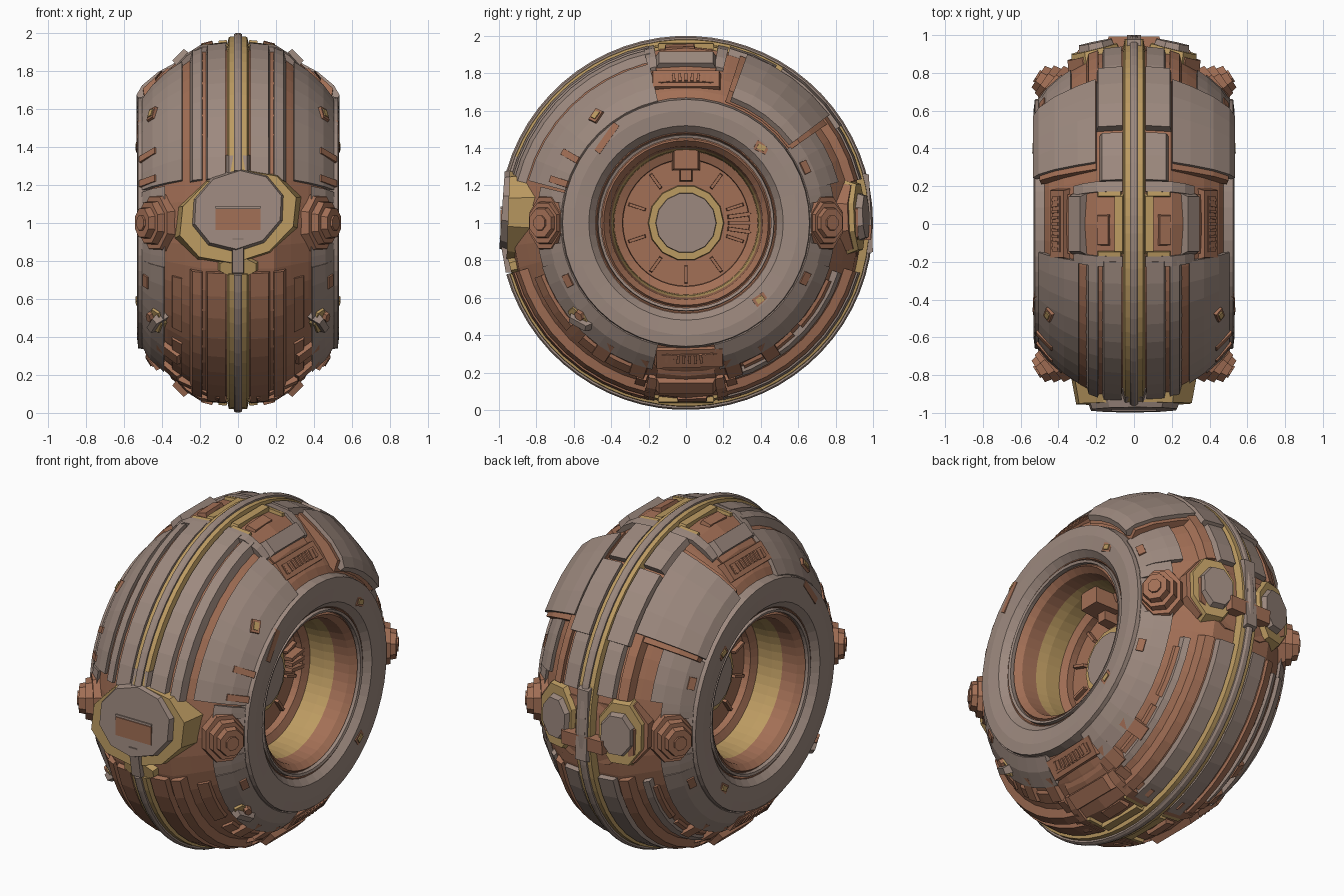
import bpy, bmesh, math
from mathutils import Vector

if "Cube" in bpy.data.objects:
    bpy.data.objects.remove(bpy.data.objects["Cube"])


def material(name, rgb):
    m = bpy.data.materials.new(name)
    m.diffuse_color = (*rgb, 1)
    m.use_nodes = True
    m.node_tree.nodes["Principled BSDF"].inputs["Base Color"].default_value = m.diffuse_color
    return m


GREY = material("warm grey", (0.335, 0.25, 0.21))
BROWN = material("copper brown", (0.365, 0.16, 0.092))
GOLD = material("dull gold", (0.50, 0.325, 0.12))


def finish(name, bm, mat, mirror):
    bmesh.ops.recalc_face_normals(bm, faces=bm.faces)
    me = bpy.data.meshes.new(name)
    bm.to_mesh(me)
    bm.free()
    me.materials.append(mat)
    ob = bpy.data.objects.new(name, me)
    bpy.context.collection.objects.link(ob)
    if mirror:
        ob.modifiers.new("mirror", 'MIRROR').use_axis = (True, False, False)
    return ob


def polar(x, r, a):
    return Vector((x, r * math.cos(a), 1 + r * math.sin(a)))


def sweep(name, mat, prof, a0=0, a1=360, n=None, mirror=True):
    """Turn a closed (x, radius) outline about the wheel axis."""
    full = a1 - a0 >= 360
    n = n or (48 if full else max(2, round((a1 - a0) / 7.5)))
    bm = bmesh.new()
    rings = []
    for i in range(n if full else n + 1):
        a = math.radians(a0 + (a1 - a0) * i / n)
        rings.append([bm.verts.new(polar(x, r, a)) for x, r in prof])
    k = len(prof)
    for i in range(n):
        p, q = rings[i], rings[(i + 1) % len(rings)]
        for j in range(k):
            bm.faces.new((p[j], p[(j + 1) % k], q[(j + 1) % k], q[j]))
    if not full:
        bm.faces.new(rings[0])
        bm.faces.new(rings[-1])
    return finish(name, bm, mat, mirror)


def block(name, mat, a, r, x, tilt, t, s, h, taper=0.85, n=4, mirror=True, twist=0, sink=0.04):
    """Tapered n-sided block on the wheel surface; tilt 0 faces out, 90 faces sideways."""
    a, tilt, twist = math.radians(a), math.radians(tilt), math.radians(twist)
    rad = Vector((0, math.cos(a), math.sin(a)))
    tan = Vector((0, -math.sin(a), math.cos(a)))
    nor = rad * math.cos(tilt) + Vector((math.sin(tilt), 0, 0))
    side = nor.cross(tan)
    u = tan * math.cos(twist) + side * math.sin(twist)
    v = side * math.cos(twist) - tan * math.sin(twist)
    c = polar(x, r, a)
    f = 1 / math.cos(math.pi / n)
    bm = bmesh.new()
    loops = []
    for d, k in ((-sink, 1), (h, taper)):
        loops.append([bm.verts.new(c + nor * d
                      + u * t * k * f * math.cos((i + .5) * math.tau / n)
                      + v * s * k * f * math.sin((i + .5) * math.tau / n)) for i in range(n)])
    bm.faces.new(loops[0])
    bm.faces.new(loops[1])
    for i in range(n):
        j = (i + 1) % n
        bm.faces.new((loops[0][i], loops[0][j], loops[1][j], loops[1][i]))
    return finish(name, bm, mat, mirror)


# Core tyre, hub lip, hub wall and centre ridge
sweep("core", BROWN, [(0, .945), (.19, .925), (.28, .86), (.37, .79), (.45, .71), (.49, .64),
                      (.49, .48), (.4, .44), (.1, .44), (0, .44)])
sweep("side_cover", GREY, [(.42, .49), (.49, .485), (.525, .52), (.532, .6), (.525, .66), (.47, .67)])
sweep("hub_lip", BROWN, [(.36, .40), (.45, .41), (.485, .44), (.47, .45), (.47, .49), (.36, .49)])
sweep("hub_ring", GREY, [(.45, .455), (.495, .455), (.50, .47), (.45, .475)])
sweep("hub_wall", GOLD, [(.12, .38), (.30, .388), (.37, .402), (.37, .45), (.12, .45)])
sweep("hub_step", BROWN, [(.12, .335), (.19, .34), (.21, .385), (.12, .40)])
sweep("ridge", GREY, [(-.022, .93), (-.022, .992), (-.01, 1), (.01, 1), (.022, .992), (.022, .93)],
      -164, 164, 60, mirror=False)
sweep("ridge_trim", GOLD, [(.02, .93), (.02, .982), (.048, .98), (.06, .93)], -164, 164, 60)

# Hub floor with spokes
block("hub_floor", BROWN, 0, 0, .14, 90, .38, .38, .01, 1, 24)
block("hub_gold_ring", GOLD, 0, 0, .15, 90, .205, .205, .025, .95, 14)
block("hub_disc", GREY, 0, 0, .16, 90, .165, .165, .035, .95, 14)
for i in range(10):
    block("hub_spoke", BROWN, i * 36 + 18, .275, .15, 90, .01, .055, .025, .8)
block("hub_bracket", BROWN, 90, .34, .2, 90, .075, .06, .12)
block("hub_bracket_foot", BROWN, 90, .27, .17, 90, .035, .05, .06)
for d in (-8, 0, 8):
    block("hub_fin", BROWN, d, .29, .16, 90, .012, .07, .04)

# Tread bands and shoulder plates by sector
INNER = [(.066, .92), (.066, .968), (.16, .958), (.172, .91)]
OUTER = [(.185, .89), (.19, .948), (.24, .928), (.255, .87)]
SHOULDER = [(.285, .80), (.295, .873), (.37, .82), (.45, .745), (.505, .67), (.48, .63)]
LOW = [(.385, .75), (.39, .805), (.46, .74), (.505, .67), (.48, .63)]
REAR = [(.325, .79), (.335, .845), (.39, .805), (.46, .74), (.505, .67), (.48, .63)]
for a0, a1, mi, mo, ms, prof in (
        (102, 166, GREY, GREY, GREY, SHOULDER), (196, 258, BROWN, BROWN, GREY, LOW),
        (282, 344, GREY, BROWN, GREY, LOW), (14, 37, GREY, BROWN, GREY, REAR)):
    sweep("inner_tread", mi, INNER, a0, a1)
    sweep("outer_tread", mo, OUTER, a0, a1)
    sweep("shoulder_plate", ms, prof, a0 + 1, a1 - 1)
for a0, a1 in ((292, 314), (318, 338), (200, 222), (228, 250)):
    sweep("shoulder_strip", BROWN, [(.29, .8), (.295, .862), (.345, .825), (.355, .77)], a0, a1)
sweep("groove_strip", GREY, [(.29, .82), (.295, .875), (.325, .855), (.33, .8)], 286, 342)

# Grey plates either side of the knobs
for a0, a1 in ((166, 171), (189, 197), (9, 15), (343, 351)):
    sweep("knob_side_plate", GREY, [(.38, .72), (.385, .80), (.46, .735), (.505, .67), (.48, .63)], a0, a1, 2)
for a in (0, 180):
    sweep("knob_inner_plate", GREY, [(.44, .62), (.475, .69), (.508, .67), (.49, .62)], a - 12, a + 12, 3)

# Heavy armour over the upper rear
sweep("armour_plate", GREY, [(.205, .85), (.205, .96), (.30, .915), (.42, .845), (.505, .77), (.535, .715),
                             (.515, .69)], 37, 70, 4)
sweep("armour_lip", BROWN, [(.19, .85), (.2, .94), (.30, .89), (.42, .82), (.50, .745), (.49, .68)], 35, 72, 4)
sweep("armour_centre_plate", GREY, [(.06, .93), (.06, .985), (.19, .972), (.20, .92)], 32, 58, 3)
sweep("armour_upper_plate", GREY, [(.06, .93), (.06, .972), (.17, .962), (.185, .92)], 60, 76, 2)

# Top and bottom housings with vents
for a, cover in ((90, GREY), (270, BROWN)):
    sweep("housing", BROWN, [(.06, .9), (.06, .945), (.2, .935), (.27, .89), (.35, .82), (.40, .73), (.3, .7)],
          a - 11, a + 11, 2)
    for d in (-12, 12):
        sweep("housing_rib", cover, [(.06, .9), (.06, .965), (.2, .95), (.27, .905), (.32, .85), (.3, .8)],
              a + d - 1.7, a + d + 1.7, 2)
        block("housing_gold_end", GOLD, a + d * .8, .94, .13, 5, .014, .07, .016)
    block("housing_gold_pad", GOLD, a, .94, .08, 5, .17, .026, .02)
    block("housing_pad", BROWN, a + 2, .93, .16, 15, .09, .035, .02)
    block("housing_cover", cover, a, .87, .30, 45, .17, .05, .022)
for a, r, x, tilt in ((90, .765, .40, 50), (271.5, .72, .45, 58)):
    block("vent_frame", BROWN, a, r, x, tilt, .19, .06, .012, .93, 4)
    block("vent_slot", BROWN, a, r, x, tilt, .15, .03, .018, .98, 4)
    for k in range(-4, 5):
        block("vent_slat", BROWN, a + k * 2.4, r, x, tilt, .008, .028, .027, .9)

# Side knobs at front and rear
for a in (180, 0):
    block("knob_base", BROWN, a, .73, .41, 50, .16, .125, .04, .85, 8)
    block("knob_collar", BROWN, a, .735, .43, 55, .125, .105, .055, .85, 8)
    block("knob", BROWN, a, .735, .435, 58, .10, .09, .085, .75, 8)
    block("knob_tip", BROWN, a, .735, .435, 58, .055, .05, .095, .7, 8)

# Front cap
block("cap_gold_rim", GOLD, 178, .89, 0, 0, .25, .34, .062, .9, 10, False, 18, .12)
block("cap", GREY, 176, .94, 0, 0, .225, .265, .046, .86, 10, False, 18, .06)
block("cap_neck", GREY, 162, .93, 0, 0, .09, .08, .05, .6, 4, False)
block("cap_slot", BROWN, 180, .95, 0, 0, .072, .118, .041, 1, 4, False)
block("cap_slot_lip", GREY, 175.3, .95, 0, 0, .006, .118, .045, 1, 4, False)
block("cap_lower_tab", GOLD, 194, .92, 0, 0, .06, .12, .05, .8, 8, False)
block("cap_bar", GREY, 190, .95, 0, 0, .11, .035, .045, .85, 4, False)

# Rear clamp
block("clamp_base", BROWN, 0, .88, 0, 0, .20, .33, .04, .9, 8, False, 0, .1)
block("clamp_base_lobe", BROWN, 2, .86, .21, 16, .19, .15, .045, .9, 8)
block("clamp_gold_lobe", GOLD, 2, .88, .20, 14, .20, .14, .05, .88, 8, sink=.02)
block("clamp_lobe", GREY, 2, .89, .19, 12, .155, .12, .075, .72, 8)
block("clamp_bar", GREY, 3, .95, 0, 0, .23, .04, .04, .9, 4, False)
block("clamp_cross", BROWN, -3, .94, 0, 0, .045, .15, .052, .9, 4, False)

# Lower claws and ledges
block("claw_gold", GOLD, 222, .755, .42, 45, .085, .05, .025, .8, 6)
block("claw", GREY, 223, .77, .43, 45, .085, .03, .035, .6, 4, twist=25)
block("claw_slot", BROWN, 221, .745, .45, 52, .035, .025, .03, .7, 6)
for a in (237, 252, 288, 303):
    block("lower_ledge", BROWN, a, .80, .36, 42, .05, .09, .022, .8)
for a in (254, 286):
    block("lower_step", BROWN, a, .90, .2, 25, .03, .13, .022, .9)

# Small studs, slits and panels on the sides
for a, r, x, tilt, tw in ((130, .745, .45, 50, 20), (45, .57, .52, 88, 20), (-46, .57, .52, 88, -10)):
    block("stud_frame", BROWN, a, r, x, tilt, .04, .028, .012, .9, 4, twist=tw)
    block("stud", GOLD, a, r, x, tilt, .024, .016, .018, .9, 4, twist=tw)
block("side_slit", BROWN, 133, .62, .524, 82, .10, .02, .008, .9, 4, twist=12)
for a in (150, 162):
    block("side_panel", BROWN, a, .71, .47, 50, .02, .07, .012, .9)
for a in (25, 206, 335):
    block("shoulder_pad", BROWN, a, .70, .48, 55, .04, .025, .012, .85)
